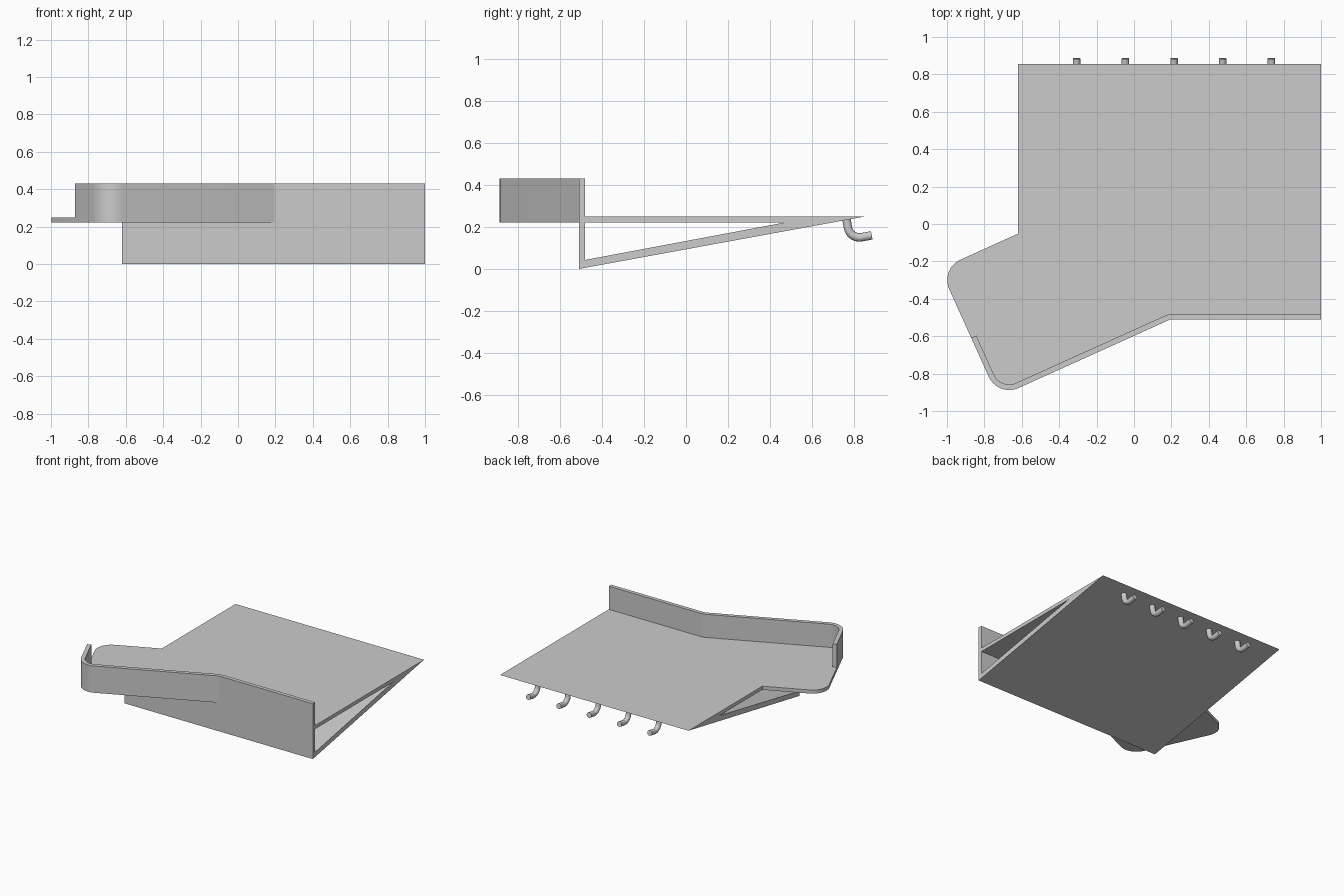
import bpy, bmesh
from math import radians, cos, sin
from mathutils import Vector

cube = bpy.data.objects.get("Cube")
if cube:
    bpy.data.objects.remove(cube)

GREY = (0.6, 0.6, 0.6, 1)
grey = bpy.data.materials.new("plain_grey")
grey.use_nodes = True
grey.diffuse_color = GREY
grey.node_tree.nodes["Principled BSDF"].inputs["Base Color"].default_value = GREY


def finish(name, bm, smooth=False):
    bmesh.ops.recalc_face_normals(bm, faces=bm.faces)
    mesh = bpy.data.meshes.new(name)
    bm.to_mesh(mesh)
    bm.free()
    mesh.materials.append(grey)
    obj = bpy.data.objects.new(name, mesh)
    bpy.context.collection.objects.link(obj)
    if smooth:
        bpy.ops.object.select_all(action='DESELECT')
        obj.select_set(True)
        bpy.context.view_layer.objects.active = obj
        bpy.ops.object.shade_smooth_by_angle(angle=radians(20))


def fillet(corners, steps=10):
    """Round each corner (point, radius) of a path; radius 0 stays sharp."""
    path = []
    for i, (p, r) in enumerate(corners):
        if not r:
            path.append(p)
            continue
        a = (corners[i - 1][0] - p).normalized()
        b = (corners[(i + 1) % len(corners)][0] - p).normalized()
        half = a.angle(b) / 2
        tangent = r * cos(half) / sin(half)
        centre = p + (a + b).normalized() * (r / sin(half))
        start = (p + a * tangent - centre).normalized()
        end = (p + b * tangent - centre).normalized()
        path += [centre + start.slerp(end, k / steps).normalized() * r
                 for k in range(steps + 1)]
    return path


def prism(name, outline, z0, z1):
    bm = bmesh.new()
    face = bm.faces.new([bm.verts.new((p.x, p.y, z0)) for p in outline])
    top = bmesh.ops.extrude_face_region(bm, geom=[face])["geom"]
    bmesh.ops.translate(bm, vec=(0, 0, z1 - z0),
                        verts=[v for v in top if isinstance(v, bmesh.types.BMVert)])
    finish(name, bm, True)


# Main dimensions
LEFT, RIGHT, FRONT, BACK = -0.62, 1.0, -0.51, 0.855
UNDER, TOP, RIM, WALL = 0.222, 0.25, 0.43, 0.03

# Hollow wedge: shelf top, front panel and sloping underside, open at both ends
outer = [(FRONT, 0), (BACK, TOP), (FRONT, TOP)]
inner = [(FRONT + WALL, 0.043), (0.475, UNDER), (FRONT + WALL, UNDER)]
bm = bmesh.new()
rings = [[[bm.verts.new((x, y, z)) for y, z in loop] for x in (LEFT, RIGHT)]
         for loop in (outer, inner)]
for i in range(3):
    j = (i + 1) % 3
    for a, b in rings:
        bm.faces.new((a[i], a[j], b[j], b[i]))
    for o, n in zip(*rings):
        bm.faces.new((o[i], o[j], n[j], n[i]))
finish("wedge_shelf", bm)

# Angled wing plate, laid out in its own turned axes
tilt = radians(24.3)
u = Vector((cos(tilt), sin(tilt)))
v = Vector((sin(tilt), -cos(tilt)))
bend = Vector((0.195, FRONT))
side, low, high = -1.044, bend.dot(v), -0.208


def at(a, b):
    return u * a + v * b


notch = Vector((LEFT, (high - v.x * LEFT) / v.y))
prism("wing_plate", fillet([
    (bend, 0), (Vector((LEFT, FRONT)), 0), (notch, 0),
    (at(side, high), 0.12), (at(side, low), 0.12)]), UNDER, TOP)

# Raised rim along the front edge, wrapping round the wing corner
rim_end = 0.197
inner_bend = Vector(((low - WALL - v.y * (FRONT + WALL)) / v.x, FRONT + WALL))
prism("front_rim", fillet([
    (Vector((RIGHT, FRONT)), 0), (Vector((RIGHT, FRONT + WALL)), 0),
    (inner_bend, 0.13), (at(side + WALL, low - WALL), 0.09),
    (at(side + WALL, rim_end), 0), (at(side, rim_end), 0),
    (at(side, low), 0.12), (bend, 0)]), TOP, RIM)

# Row of bent peg hooks under the back edge
hook_path = fillet([(Vector((0, 0.764, 0.238)), 0),
                    (Vector((0, 0.782, 0.141)), 0.055),
                    (Vector((0, 0.885, 0.160)), 0)])
SIDES, RADIUS = 16, 0.02
across = Vector((1, 0, 0))
for h in range(5):
    offset = across * (-0.307 + 0.2605 * h)
    bm = bmesh.new()
    loops = []
    for i, p in enumerate(hook_path):
        ahead = hook_path[min(i + 1, len(hook_path) - 1)]
        normal = (ahead - hook_path[max(i - 1, 0)]).normalized().cross(across)
        angles = [radians(360 * k / SIDES) for k in range(SIDES)]
        loops.append([bm.verts.new(
            p + offset + RADIUS * (across * cos(t) + normal * sin(t)))
            for t in angles])
    for a, b in zip(loops, loops[1:]):
        for k in range(SIDES):
            bm.faces.new((a[k], a[k - 1], b[k - 1], b[k]))
    bm.faces.new(loops[0])
    bm.faces.new(loops[-1])
    finish(f"peg_hook_{h + 1}", bm, True)
